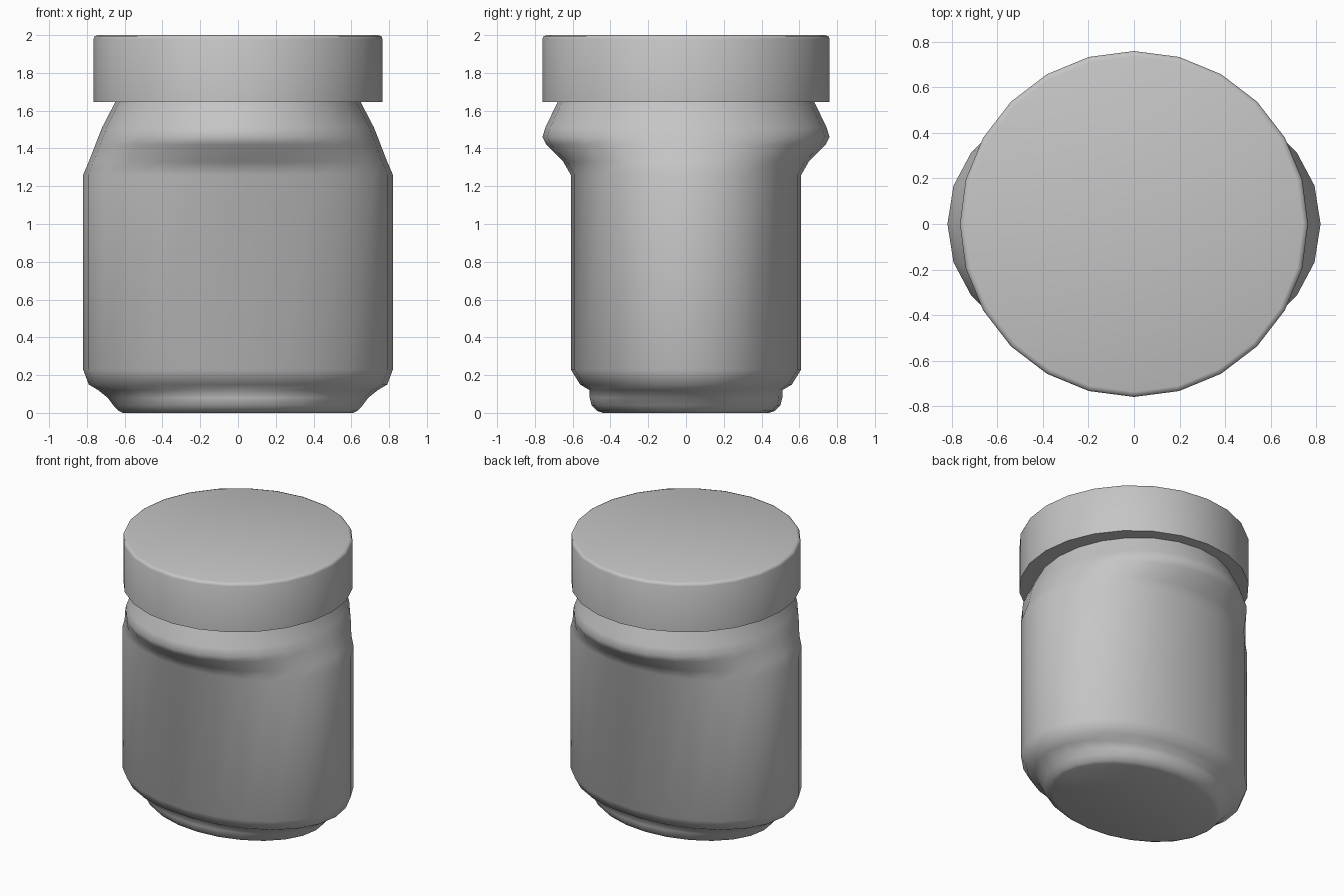
import bpy
import bmesh
import math

if "Cube" in bpy.data.objects:
    bpy.data.objects.remove(bpy.data.objects["Cube"])

SIDES = 24

grey = bpy.data.materials.new("plain grey")
grey.diffuse_color = (0.56, 0.56, 0.56, 1)
grey.use_nodes = True
grey.node_tree.nodes["Principled BSDF"].inputs["Base Color"].default_value = grey.diffuse_color


def ring_point(a, b, n, i):
    """Point i on a superellipse of half sizes a, b and exponent n."""
    t = 2 * math.pi * i / SIDES
    c, s = round(math.cos(t), 9), round(math.sin(t), 9)
    return (math.copysign(abs(c) ** (2 / n) * a, c),
            math.copysign(abs(s) ** (2 / n) * b, s))


def loft(name, rings, sharp_angle):
    """Closed solid skinned through rings of (z, half x, half y, exponent)."""
    bm = bmesh.new()
    loops = []
    for z, a, b, n in rings:
        loops.append([bm.verts.new((*ring_point(a, b, n, i), z))
                      for i in range(SIDES)])
    for low, high in zip(loops, loops[1:]):
        for i in range(SIDES):
            j = (i + 1) % SIDES
            bm.faces.new((low[i], low[j], high[j], high[i]))
    bm.faces.new(loops[0][::-1])
    bm.faces.new(loops[-1])
    mesh = bpy.data.meshes.new(name)
    bm.to_mesh(mesh)
    bm.free()
    mesh.materials.append(grey)
    obj = bpy.data.objects.new(name, mesh)
    bpy.context.collection.objects.link(obj)
    bpy.ops.object.select_all(action='DESELECT')
    obj.select_set(True)
    bpy.context.view_layer.objects.active = obj
    bpy.ops.object.shade_smooth_by_angle(angle=math.radians(sharp_angle))
    return obj


# Jar body: stepped oval foot, oval waist, round shoulder and neck
loft("jar_body", [
    (0.00, 0.61, 0.44, 2.0),
    (0.01, 0.63, 0.47, 2.0),
    (0.04, 0.66, 0.50, 2.0),
    (0.08, 0.69, 0.51, 2.0),
    (0.12, 0.74, 0.51, 2.05),
    (0.15, 0.79, 0.56, 2.1),
    (0.23, 0.82, 0.61, 2.1),
    (1.26, 0.82, 0.61, 2.1),
    (1.33, 0.79, 0.65, 2.05),
    (1.42, 0.755, 0.74, 2.0),
    (1.46, 0.74, 0.76, 2.0),
    (1.51, 0.72, 0.745, 2.0),
    (1.645, 0.65, 0.68, 2.0),
    (1.70, 0.64, 0.66, 2.0),
], 80)

# Screw lid: plain disc with a small bevel on the top rim
loft("lid", [
    (1.645, 0.765, 0.76, 2.0),
    (1.98, 0.765, 0.76, 2.0),
    (1.994, 0.759, 0.754, 2.0),
    (2.00, 0.742, 0.737, 2.0),
], 60)
